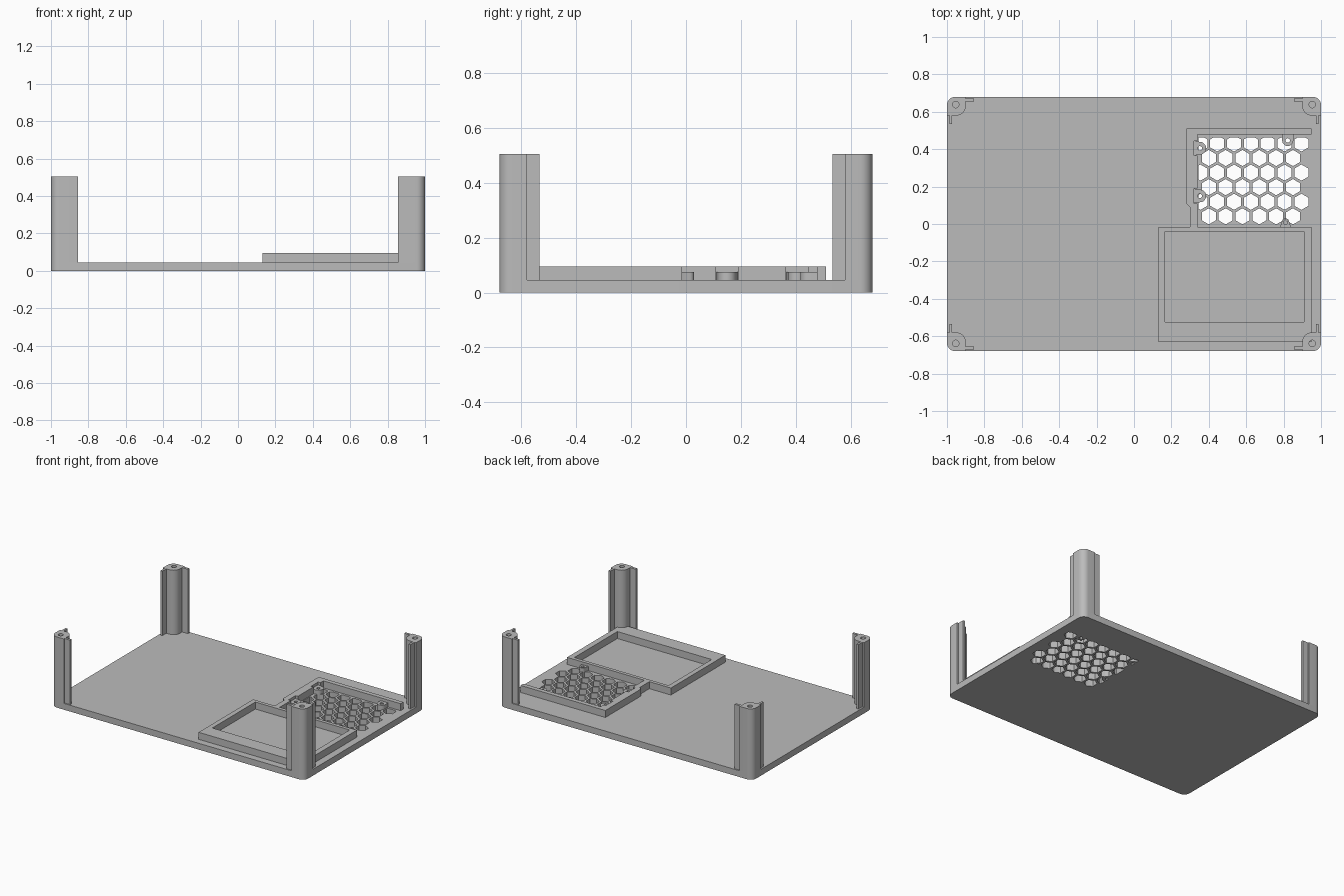
import bpy, bmesh, math
from math import cos, sin, pi, radians

if "Cube" in bpy.data.objects:
    bpy.data.objects.remove(bpy.data.objects["Cube"], do_unlink=True)

GREY = (0.5, 0.5, 0.5, 1)
mat = bpy.data.materials.new("plain grey")
mat.use_nodes = True
mat.diffuse_color = GREY
mat.node_tree.nodes["Principled BSDF"].inputs["Base Color"].default_value = GREY

HX, HY, R = 1.0, 0.68, 0.045      # plate half sizes and corner radius
FLOOR, FRAME, BOSS, TOP = 0.045, 0.095, 0.075, 0.505


def arc(cx, cy, r, a0, a1, n=8):
    return [(cx + r * cos(radians(a0 + (a1 - a0) * i / n)),
             cy + r * sin(radians(a0 + (a1 - a0) * i / n))) for i in range(n + 1)]


def circle(cx, cy, r, n=20):
    return arc(cx, cy, r, 0, 360, n)[:-1]


def rect(x0, y0, x1, y1):
    return [(x0, y0), (x1, y0), (x1, y1), (x0, y1)]


def slab(name, loops, z0, z1):
    """Extrude an outline (first loop) with holes (other loops) from z0 to z1."""
    curve = bpy.data.curves.new(name + "_outline", "CURVE")
    curve.dimensions = "2D"
    curve.fill_mode = "BOTH"
    curve.extrude = (z1 - z0) / 2
    for loop in loops:
        spline = curve.splines.new("POLY")
        spline.points.add(len(loop) - 1)
        for p, (x, y) in zip(spline.points, loop):
            p.co = (x, y, 0, 1)
        spline.use_cyclic_u = True
    temp = bpy.data.objects.new(name + "_temp", curve)
    bpy.context.collection.objects.link(temp)
    mesh = bpy.data.meshes.new_from_object(
        temp.evaluated_get(bpy.context.evaluated_depsgraph_get()))
    bpy.data.objects.remove(temp, do_unlink=True)
    bpy.data.curves.remove(curve)
    bm = bmesh.new()
    bm.from_mesh(mesh)
    bmesh.ops.translate(bm, verts=bm.verts, vec=(0, 0, (z0 + z1) / 2))
    bmesh.ops.remove_doubles(bm, verts=bm.verts, dist=1e-5)
    bmesh.ops.recalc_face_normals(bm, faces=bm.faces)
    bm.to_mesh(mesh)
    bm.free()
    mesh.name = name
    mesh.materials.clear()
    mesh.materials.append(mat)
    obj = bpy.data.objects.new(name, mesh)
    bpy.context.collection.objects.link(obj)
    return obj


def clip(poly, axis, limit, sign):
    """Keep the part of a convex polygon where sign * coordinate < sign * limit."""
    out = []
    for a, b in zip(poly, poly[1:] + poly[:1]):
        da, db = sign * (limit - a[axis]), sign * (limit - b[axis])
        if da > 0:
            out.append(a)
        if da * db < 0:
            t = da / (da - db)
            out.append((a[0] + t * (b[0] - a[0]), a[1] + t * (b[1] - a[1])))
    return out


# Honeycomb vent openings, trimmed to a rectangle
def honeycomb(x0, y0, x1, y1, pitch, width):
    cells = []
    for row in range(6):
        cy = y0 + 0.041 + row * pitch * 0.866
        for col in range(-1, 8):
            cx = x0 + 0.055 + (col + 0.5 * (row % 2)) * pitch
            cell = arc(cx, cy, width / 3 ** 0.5, 30, 390, 6)[:-1]
            for axis, limit, sign in ((0, x0, -1), (0, x1, 1), (1, y0, -1), (1, y1, 1)):
                cell = clip(cell, axis, limit, sign)
            if cell and max(p[0] for p in cell) - min(p[0] for p in cell) > 0.012:
                cells.append(cell)
    return cells


# Base plate with vent
parts = []
outline = []
for sx, sy, a in ((1, 1, 0), (-1, 1, 90), (-1, -1, 180), (1, -1, 270)):
    outline += arc(sx * (HX - R), sy * (HY - R), R, a, a + 90)
vent = honeycomb(0.345, 0.0, 0.94, 0.462, 0.09, 0.075)
parts.append(slab("base_plate", [outline] + vent, 0, FLOOR))

# Corner posts: screw column with two thin panel rails
post = (arc(HX - R, HY - R, R, 0, 90)
        + [(0.9, 0.68), (0.9, 0.672), (0.855, 0.672), (0.855, 0.655), (0.9, 0.655)]
        + arc(0.95, 0.63, 0.05, 180, 270)
        + [(0.972, 0.58), (0.972, 0.535), (0.987, 0.535), (0.987, 0.58), (1, 0.58)])
hole = circle(0.953, 0.638, 0.017)
for sx, side in ((1, "left"), (-1, "right")):
    for sy, end in ((1, "back"), (-1, "front")):
        loops = [[(x * sx, y * sy) for x, y in loop] for loop in (post, hole)]
        parts.append(slab(f"{end}_{side}_post", loops, FLOOR, TOP))

# Raised frame: rectangular bay in front, L-shaped wall round the vent
wall = [(0.13, -0.63), (0.95, -0.63), (0.95, -0.015), (0.34, -0.015)]
for cy in (0.15, 0.405):
    wall += [(0.34, cy - 0.04), (0.322, cy - 0.04), (0.322, cy + 0.04), (0.34, cy + 0.04)]
wall += [(0.34, 0.478), (0.95, 0.478), (0.95, 0.51), (0.28, 0.51),
         (0.28, 0.11), (0.3, 0.09), (0.3, -0.015), (0.13, -0.015)]
parts.append(slab("raised_frame", [wall, rect(0.165, -0.525, 0.91, -0.04)], FLOOR, FRAME))


# Screw bosses round the vent, each with a foot reaching back to the wall
def boss(name, cx, cy, angle, r, back, foot):
    shape = [(-back, -foot)] + arc(0, 0, r, -90, 90, 10) + [(-back, foot)]
    c, s = cos(radians(angle)), sin(radians(angle))
    shape = [(cx + x * c - y * s, cy + x * s + y * c) for x, y in shape]
    parts.append(slab(name, [shape, circle(cx, cy, 0.012, 12)], 0, BOSS))


boss("vent_boss_side_front", 0.352, 0.15, 0, 0.034, 0.03, 0.039)
boss("vent_boss_side_back", 0.352, 0.405, 0, 0.034, 0.03, 0.039)
boss("vent_boss_back", 0.822, 0.447, -90, 0.03, 0.033, 0.03)
boss("vent_boss_front", 0.81, 0.01, 90, 0.02, 0.026, 0.03)

# Smooth round surfaces, keep edges sharp
bpy.ops.object.select_all(action="DESELECT")
for obj in parts:
    obj.select_set(True)
bpy.context.view_layer.objects.active = parts[0]
bpy.ops.object.shade_smooth_by_angle(angle=radians(30))
